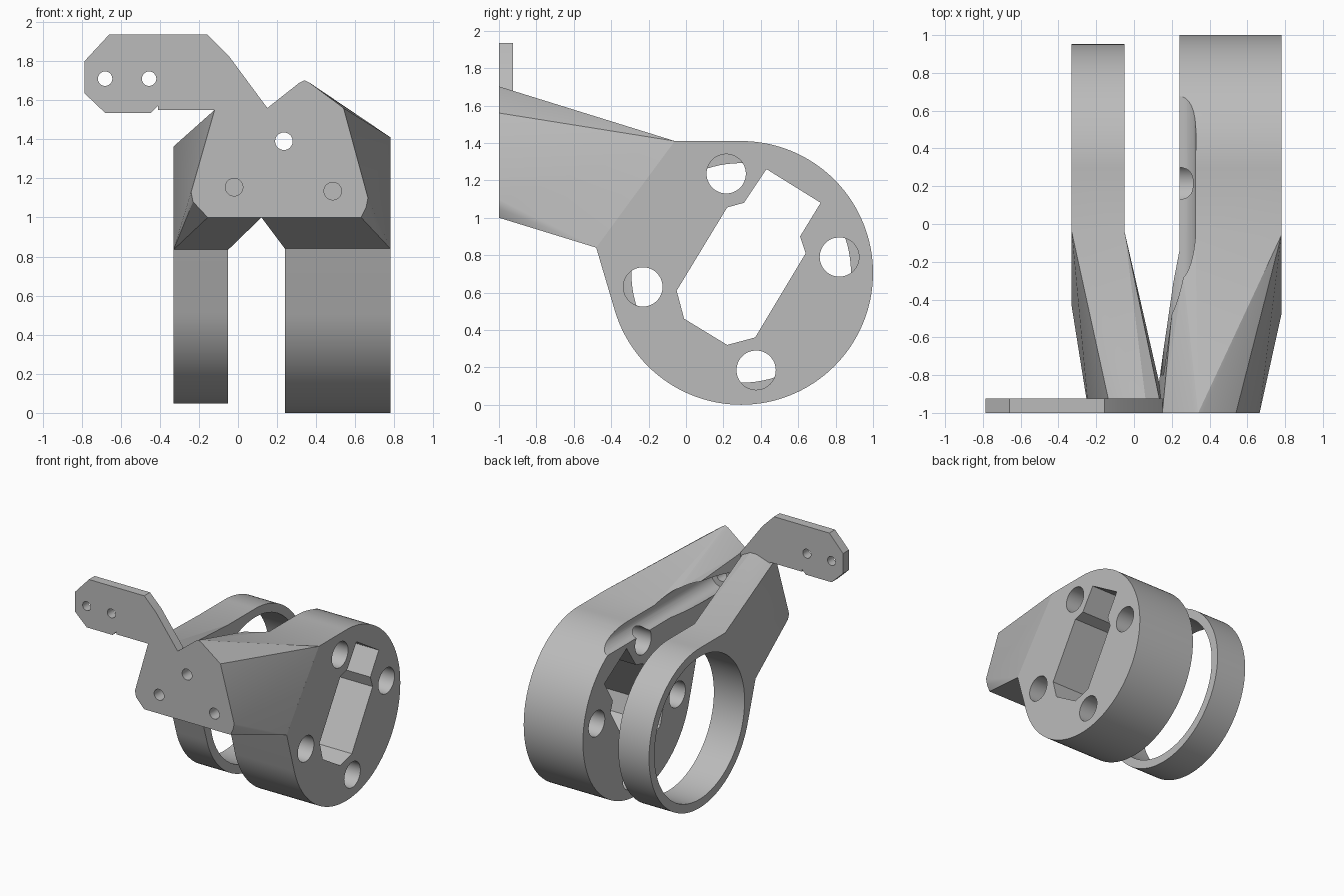
import bpy, bmesh, math
from mathutils import Vector

if "Cube" in bpy.data.objects:
    bpy.data.objects.remove(bpy.data.objects["Cube"], do_unlink=True)

grey = bpy.data.materials.new("light_grey")
grey.use_nodes = True
colour = (0.5, 0.5, 0.5, 1)
grey.diffuse_color = colour
grey.node_tree.nodes["Principled BSDF"].inputs["Base Color"].default_value = colour


def circle(u, v, r, n=32):
    return [(u + r * math.cos(math.tau * i / n), v + r * math.sin(math.tau * i / n)) for i in range(n)]


def along_x(profile, x):
    return [Vector((x, y, z)) for y, z in profile]


def along_y(profile, y):
    return [Vector((x, y, z)) for x, z in profile]


def finish(bm, name):
    bmesh.ops.recalc_face_normals(bm, faces=bm.faces)
    mesh = bpy.data.meshes.new(name)
    bm.to_mesh(mesh)
    bm.free()
    obj = bpy.data.objects.new(name, mesh)
    bpy.context.collection.objects.link(obj)
    mesh.materials.append(grey)
    return obj


def hull(name, points):
    bm = bmesh.new()
    for p in points:
        bm.verts.new(p)
    bmesh.ops.convex_hull(bm, input=bm.verts)
    loose = [v for v in bm.verts if not v.link_faces]
    bmesh.ops.delete(bm, geom=loose, context='VERTS')
    bmesh.ops.dissolve_limit(bm, angle_limit=0.002, verts=bm.verts, edges=bm.edges)
    return finish(bm, name)


def prism(name, profile, place, a, b):
    bm = bmesh.new()
    rings = [[bm.verts.new(p) for p in place(profile, d)] for d in (a, b)]
    n = len(profile)
    for r in rings:
        bm.faces.new(r)
    for i in range(n):
        j = (i + 1) % n
        bm.faces.new((rings[0][i], rings[0][j], rings[1][j], rings[1][i]))
    return finish(bm, name)


def combine(target, others, operation):
    for other in others:
        mod = target.modifiers.new("join", 'BOOLEAN')
        mod.object, mod.operation, mod.solver = other, operation, 'EXACT'
        bpy.context.view_layer.update()
        graph = bpy.context.evaluated_depsgraph_get()
        mesh = bpy.data.meshes.new_from_object(target.evaluated_get(graph))
        target.modifiers.clear()
        target.data = mesh
        bpy.data.objects.remove(other, do_unlink=True)


# Housing and ring: round bodies with a flat seat towards the front
CY, CZ = 0.295, 0.705


def round_body(name, radius, seat, x0, x1):
    outline = circle(CY, CZ, radius, 128) + seat
    return hull(name, along_x(outline, x0) + along_x(outline, x1))


house_seat = [(-0.06, 1.41), (-0.48, 0.84)]
ring_seat = [(-0.04, 1.363), (-0.435, 0.835)]
body = round_body("bracket_body", 0.705, house_seat, 0.24, 0.78)
ring = round_body("clamp_ring", 0.658, ring_seat, -0.33, -0.05)
combine(ring, [prism("ring_bore", circle(CY, CZ, 0.587, 96), along_x, -0.5, 0.1)], 'DIFFERENCE')

# Arms blending from the front pad back to each body
house_front = [(0.12, 1.0), (0.63, 1.0), (0.655, 1.05), (0.665, 1.1), (0.54, 1.56),
               (0.365, 1.69), (0.34, 1.702), (0.315, 1.69), (0.15, 1.56), (0.11, 1.3)]
ring_front = [(0.12, 1.0), (-0.155, 1.0), (-0.23, 1.08), (-0.24, 1.13), (-0.12, 1.55),
              (0.03, 1.6), (0.07, 1.6), (0.15, 1.56), (0.17, 1.3)]
house_arm = hull("housing_arm", along_y(house_front, -1)
                 + along_x(house_seat, 0.24) + along_x(house_seat, 0.78))
ring_arm = hull("ring_arm", along_y(ring_front, -1)
                + along_x(ring_seat, -0.33) + along_x(ring_seat, -0.05))

# Thin side flag with chamfered corners
flag_outline = [(-0.785, 1.80), (-0.66, 1.935), (-0.155, 1.935), (-0.05, 1.83), (0.15, 1.56),
                (0.15, 1.3), (-0.06, 1.3), (-0.12, 1.55), (-0.41, 1.55), (-0.41, 1.57),
                (-0.445, 1.535), (-0.68, 1.535), (-0.785, 1.635)]
flag = prism("side_flag", flag_outline, along_y, -1, -0.925)
combine(body, [house_arm, ring_arm, ring, flag], 'UNION')

# Slot and bolt holes through the housing
slot = [(0.43, 1.26), (0.72, 1.08), (0.61, 0.90), (0.64, 0.81), (0.37, 0.36),
        (0.22, 0.32), (-0.01, 0.46), (-0.05, 0.61), (0.22, 1.055), (0.31, 1.08)]
cutters = [prism("slot_cut", slot, along_x, 0.1, 0.9)]
for y, z in [(0.215, 1.235), (0.82, 0.79), (-0.23, 0.63), (0.375, 0.185)]:
    cutters.append(prism("bolt_cut", circle(y, z, 0.105, 48), along_x, 0.1, 0.9))

# Long screw channel, then the small holes in the pad and flag
cutters.append(prism("channel_cut", circle(0.235, 1.39, 0.093, 48), along_y, -0.8, 1.1))
for x, z, r, end in [(0.235, 1.39, 0.045, -0.7), (-0.02, 1.155, 0.045, -0.6),
                     (0.485, 1.135, 0.045, -0.6), (-0.68, 1.71, 0.037, -0.8), (-0.455, 1.71, 0.037, -0.8)]:
    cutters.append(prism("screw_cut", circle(x, z, r), along_y, -1.1, end))
combine(body, cutters, 'DIFFERENCE')

bpy.ops.object.select_all(action='DESELECT')
body.select_set(True)
bpy.context.view_layer.objects.active = body
bpy.ops.object.shade_smooth_by_angle(angle=math.radians(25))
